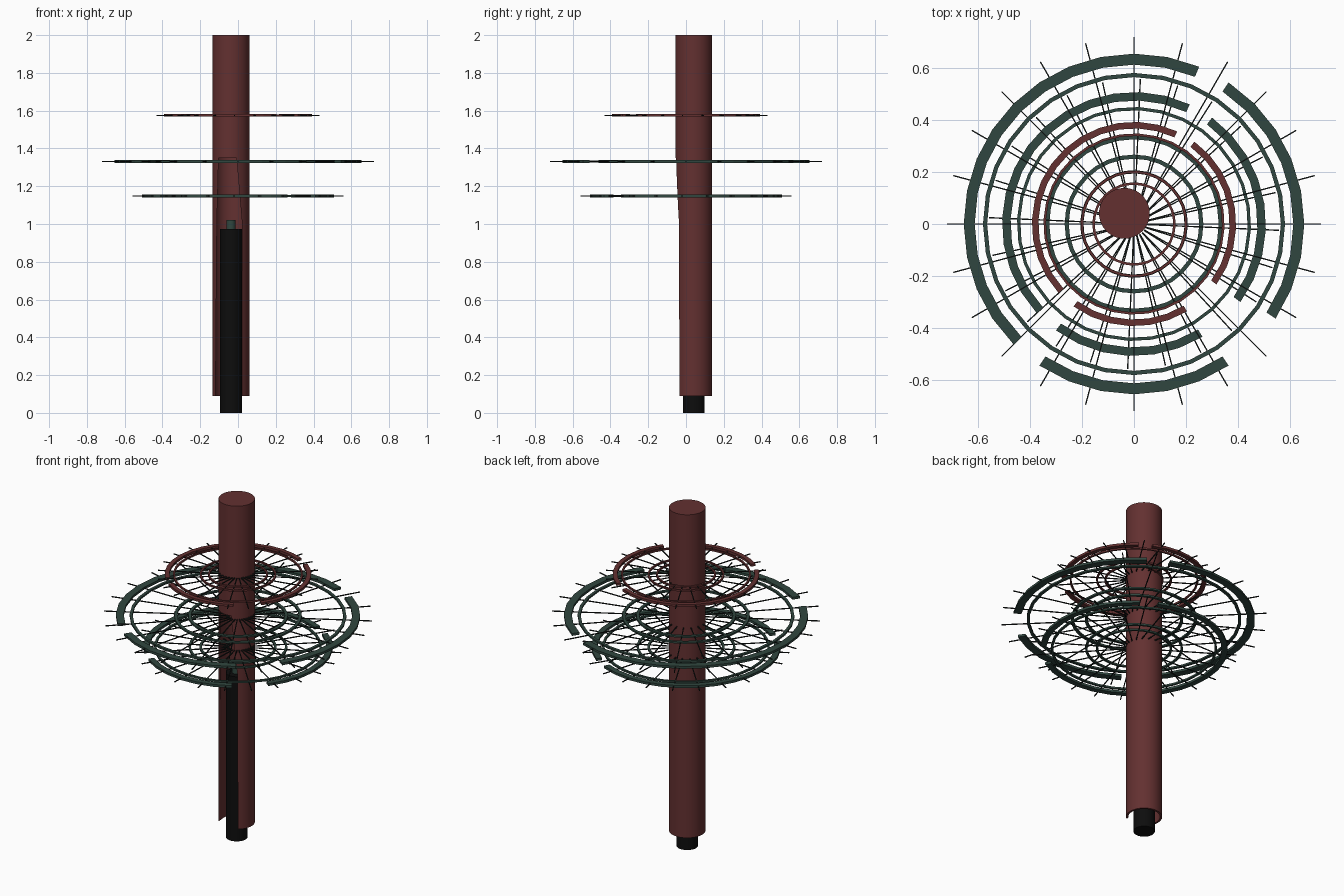
import bpy, bmesh, math
from mathutils import Matrix, Vector

if "Cube" in bpy.data.objects:
    bpy.data.objects.remove(bpy.data.objects["Cube"])


def material(name, rgb):
    m = bpy.data.materials.new(name)
    m.diffuse_color = (*rgb, 1)
    m.use_nodes = True
    m.node_tree.nodes["Principled BSDF"].inputs["Base Color"].default_value = m.diffuse_color
    return m


RED = material("dark red", (0.125, 0.030, 0.030))
GREEN = material("dark green", (0.030, 0.062, 0.050))
BLACK = material("black", (0.004, 0.004, 0.004))
SPOKE = material("spoke dark grey", (0.010, 0.014, 0.013))
CX, CY = -0.037, 0.041          # the column stands slightly off the centre


def make(name, bm, mat):
    bmesh.ops.recalc_face_normals(bm, faces=bm.faces)
    me = bpy.data.meshes.new(name)
    bm.to_mesh(me)
    bm.free()
    me.materials.append(mat)
    ob = bpy.data.objects.new(name, me)
    bpy.context.collection.objects.link(ob)
    return ob


def cylinder(name, r, z0, z1, mat, sides=64):
    bm = bmesh.new()
    bmesh.ops.create_cone(bm, cap_ends=True, segments=sides, radius1=r, radius2=r,
                          depth=z1 - z0,
                          matrix=Matrix.Translation((CX, CY, (z0 + z1) / 2)))
    return make(name, bm, mat)


def smooth(ob):
    bpy.ops.object.select_all(action='DESELECT')
    ob.select_set(True)
    bpy.context.view_layer.objects.active = ob
    bpy.ops.object.shade_smooth_by_angle(angle=math.radians(35))


def cut(ob, cutter):
    mod = ob.modifiers.new("cut", 'BOOLEAN')
    mod.operation, mod.solver, mod.object = 'DIFFERENCE', 'EXACT', cutter
    bpy.ops.object.select_all(action='DESELECT')
    ob.select_set(True)
    bpy.context.view_layer.objects.active = ob
    bpy.ops.object.modifier_apply(modifier=mod.name)
    bpy.data.objects.remove(cutter)


# Outer tube: closed on top, hollow below, with a tapering slot in the front
tube = cylinder("outer_tube", 0.0975, 0.09, 2.0, RED)
cut(tube, cylinder("bore_cutter", 0.086, -0.1, 1.42, RED))
bm = bmesh.new()
slot = [(-0.120, 0.0), (0.024, 0.0), (0.022, 1.0), (-0.008, 1.35), (-0.103, 1.35), (-0.112, 1.0)]
face = bm.faces.new([bm.verts.new((x, -0.3, z)) for x, z in slot])
out = bmesh.ops.extrude_face_region(bm, geom=[face])
bmesh.ops.translate(bm, vec=(0, 0.3 + CY - 0.015, 0),
                    verts=[v for v in out["geom"] if isinstance(v, bmesh.types.BMVert)])
cut(tube, make("slot_cutter", bm, RED))
smooth(tube)

# Inner pole and the small stub on its top
smooth(cylinder("inner_pole", 0.058, 0.0, 0.973, BLACK, 32))
smooth(cylinder("pole_stub", 0.025, 0.973, 1.02, GREEN, 16))


def band(bm, r0, r1, z, h, start, steps, turn):
    """Flat band of square section, start and steps counted in 32nds of a turn."""
    closed = steps == 32
    rows = []
    for i in range(steps if closed else steps + 1):
        a = (start + i) * math.tau / 32 + turn
        rows.append([bm.verts.new((r * math.cos(a), r * math.sin(a), z + dz))
                     for r, dz in ((r0, -h), (r1, -h), (r1, h), (r0, h))])
    for i in range(steps):
        p, q = rows[i], rows[(i + 1) % len(rows)]
        for k in range(4):
            bm.faces.new((p[k], p[(k + 1) % 4], q[(k + 1) % 4], q[k]))
    if not closed:
        bm.faces.new(rows[0])
        bm.faces.new(rows[-1])


def wheel(name, s, z, mat, turn):
    # Three broad arcs round the rim
    bm = bmesh.new()
    for start, steps in ((6, 14), (-3, 8), (-11, 6)):
        band(bm, 0.613 * s, 0.655 * s, z, 0.007, start, steps, turn)
    make(name + "_rim_arcs", bm, mat)
    # Three thin full rings
    bm = bmesh.new()
    for r in (0.573, 0.334, 0.259):
        band(bm, (r - 0.008) * s, (r + 0.008) * s, z, 0.005, 0, 32, turn)
    make(name + "_rings", bm, mat)
    # Twenty-four spokes
    bm = bmesh.new()
    r0, r1 = 0.045, 0.72 * s
    for i in range(24):
        m = (Matrix.Rotation(i * math.tau / 24 + turn, 4, 'Z')
             @ Matrix.Translation(((r0 + r1) / 2, 0, z))
             @ Matrix.Diagonal((r1 - r0, 0.005, 0.005, 1)))
        bmesh.ops.create_cube(bm, size=1, matrix=m)
    make(name + "_spokes", bm, SPOKE)


wheel("lower_wheel", 0.775, 1.148, GREEN, math.radians(-2.5))
wheel("middle_wheel", 1.0, 1.331, GREEN, 0)
wheel("upper_wheel", 0.6, 1.575, RED, math.radians(-2.5))
